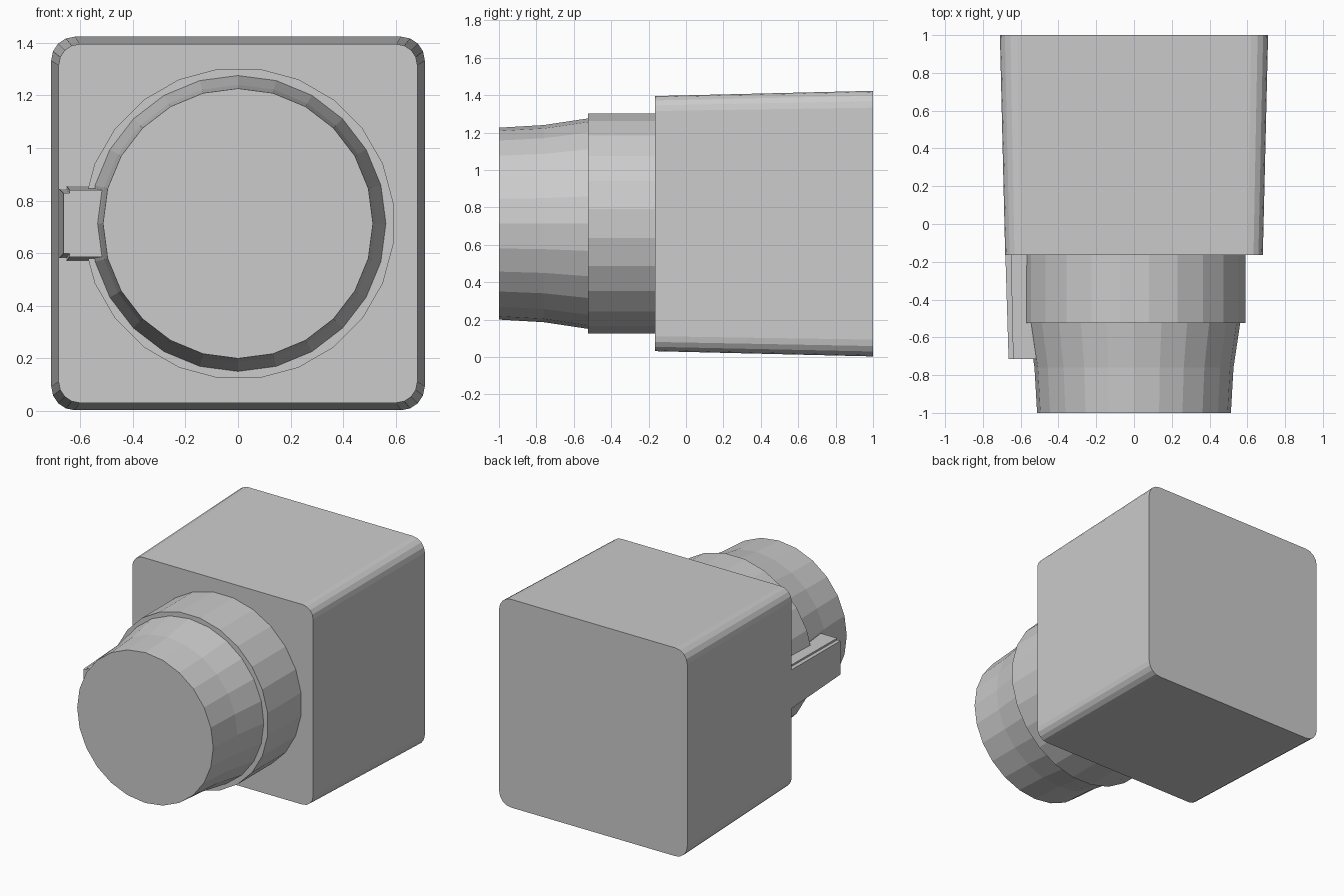
import bpy, bmesh
from math import sin, cos, radians, pi

if "Cube" in bpy.data.objects:
    bpy.data.objects.remove(bpy.data.objects["Cube"])

CZ = 0.713  # height of the shared axis


def loft(name, sections):
    """Skin equal-length (x, z) sections placed along y and cap both ends."""
    bm = bmesh.new()
    rings = [[bm.verts.new((x, y, z)) for x, z in pts] for y, pts in sections]
    n = len(rings[0])
    for a, b in zip(rings, rings[1:]):
        for i in range(n):
            j = (i + 1) % n
            bm.faces.new((a[i], a[j], b[j], b[i]))
    bm.faces.new(rings[0])
    bm.faces.new(rings[-1])
    bmesh.ops.recalc_face_normals(bm, faces=bm.faces)
    mesh = bpy.data.meshes.new(name)
    bm.to_mesh(mesh)
    bm.free()
    obj = bpy.data.objects.new(name, mesh)
    bpy.context.collection.objects.link(obj)
    return obj


def circle(r, n=24, phase=0.0, cx=0.0):
    return [(cx + r * cos(phase + 2 * pi * i / n),
             CZ + r * sin(phase + 2 * pi * i / n)) for i in range(n)]


def rounded_square(half, r, steps=4):
    pts = []
    for k, (sx, sz) in enumerate(((1, 1), (-1, 1), (-1, -1), (1, -1))):
        for i in range(steps + 1):
            a = radians(90 * k + 90 * i / steps)
            pts.append((sx * (half - r) + r * cos(a),
                        CZ + sz * (half - r) + r * sin(a)))
    return pts


def stepped_tab(outer, step, h_out, h_in):
    """Upper half of the key profile, mirrored about the axis height."""
    top = [(outer, h_out), (step, h_out), (step, h_in), (-0.45, h_in)]
    return ([(x, CZ + h) for x, h in top]
            + [(x, CZ - h) for x, h in reversed(top)])


# Square body, slightly wider at the back
loft("square_body", [(-0.165, rounded_square(0.682, 0.08)),
                     (1.0, rounded_square(0.71, 0.09))])

# Straight collar in front of the body
loft("collar", [(-0.525, circle(0.593, phase=pi / 24, cx=0.003)),
                (-0.16, circle(0.593, phase=pi / 24, cx=0.003))])

# Tapered round nose
loft("tapered_nose", [(-1.0, circle(0.513)),
                      (-0.76, circle(0.527)),
                      (-0.52, circle(0.563))])

# Stepped key on the left side
loft("side_key", [(-0.715, stepped_tab(-0.664, -0.64, 0.115, 0.127)),
                  (-0.16, stepped_tab(-0.681, -0.652, 0.132, 0.143))])
